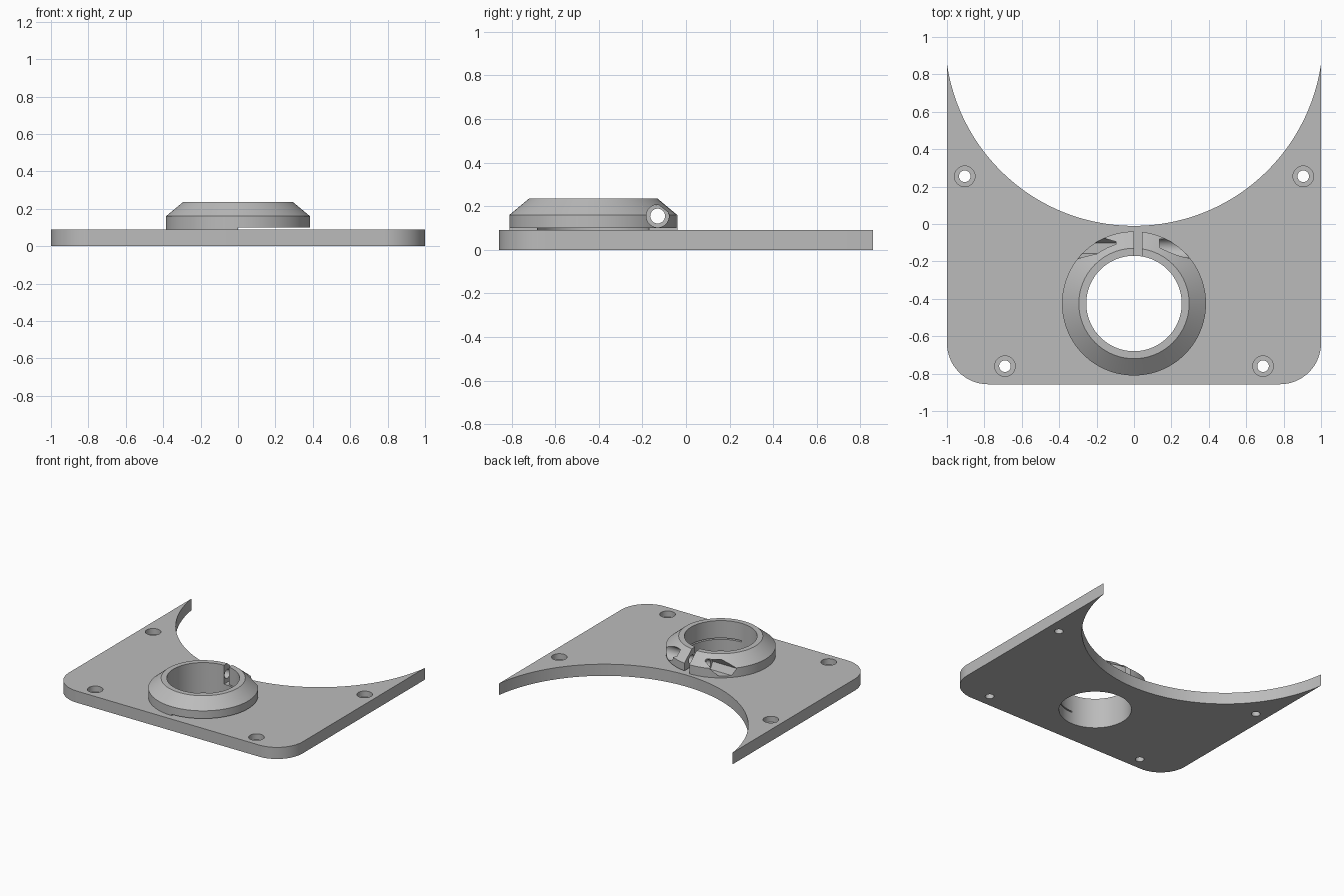
import bpy, bmesh
from math import sin, cos, pi, atan2, radians
from mathutils import Matrix, Vector

cube = bpy.data.objects.get("Cube")
if cube:
    bpy.data.objects.remove(cube, do_unlink=True)

grey = bpy.data.materials.new("plain grey")
grey.use_nodes = True
grey.diffuse_color = (0.5, 0.5, 0.5, 1)
grey.node_tree.nodes["Principled BSDF"].inputs["Base Color"].default_value = (0.5, 0.5, 0.5, 1)

PLATE_TOP = 0.09
BACK = 0.857
RING_Y = -0.425
BORE = 0.255


def finish(name, bm):
    bmesh.ops.recalc_face_normals(bm, faces=bm.faces)
    mesh = bpy.data.meshes.new(name)
    bm.to_mesh(mesh)
    bm.free()
    mesh.materials.append(grey)
    obj = bpy.data.objects.new(name, mesh)
    bpy.context.collection.objects.link(obj)
    return obj


def arc(cx, cy, r, start, end, steps):
    angles = [start + (end - start) * i / steps for i in range(steps + 1)]
    return [(cx + r * cos(a), cy + r * sin(a)) for a in angles]


def cylinder(name, r, start, end, sides=48, turn=0):
    """Cylinder between two points."""
    start, end = Vector(start), Vector(end)
    axis = end - start
    bm = bmesh.new()
    place = (Matrix.Translation((start + end) / 2)
             @ axis.to_track_quat('Z', 'Y').to_matrix().to_4x4() @ Matrix.Rotation(turn, 4, 'Z'))
    bmesh.ops.create_cone(bm, cap_ends=True, segments=sides, radius1=r, radius2=r,
                          depth=axis.length, matrix=place)
    return finish(name, bm)


def box(name, low, high):
    low, high = Vector(low), Vector(high)
    bm = bmesh.new()
    bmesh.ops.create_cube(bm, size=1, matrix=Matrix.Translation((low + high) / 2)
                          @ Matrix.Diagonal((*(high - low), 1)))
    return finish(name, bm)


def cut(obj, cutters):
    for c in cutters:
        c.hide_render = True
        mod = obj.modifiers.new("cut", 'BOOLEAN')
        mod.operation, mod.solver, mod.object = 'DIFFERENCE', 'EXACT', c
        bpy.context.view_layer.objects.active = obj
        bpy.ops.object.modifier_apply(modifier=mod.name)
        bpy.data.objects.remove(c, do_unlink=True)


# Base plate: rounded front corners and a large concave arc at the back
corner = 0.22
arc_y, arc_r = 1.0, 1.01
tip = atan2(BACK - arc_y, 1.0)
outline = arc(-1 + corner, -BACK + corner, corner, pi, 1.5 * pi, 16)
outline += arc(1 - corner, -BACK + corner, corner, -pi / 2, 0, 16)
outline += [(1, BACK)] + arc(0, arc_y, arc_r, tip, -pi - tip, 96)[1:-1] + [(-1, BACK)]
bm = bmesh.new()
face = bm.faces.new([bm.verts.new((x, y, 0)) for x, y in outline])
top = bmesh.ops.extrude_face_region(bm, geom=[face])["geom"]
bmesh.ops.translate(bm, vec=(0, 0, PLATE_TOP),
                    verts=[v for v in top if isinstance(v, bmesh.types.BMVert)])
plate = finish("base_plate", bm)

# Central bore and counterbored screw holes
cut(plate, [cylinder("bore", BORE, (0, RING_Y, -0.1), (0, RING_Y, 0.4), 96)])
for side in (-1, 1):
    for x, y in ((0.905, 0.255), (0.69, -0.76)):
        cut(plate, [cylinder("screw_hole", 0.031, (side * x, y, -0.1), (side * x, y, 0.2), 32),
                    cylinder("counterbore", 0.055, (side * x, y, 0.045), (side * x, y, 0.2), 32)])

# Clamp collar: revolved ring with a sloping shoulder
profile = [(BORE, PLATE_TOP), (0.385, PLATE_TOP), (0.385, 0.16), (0.295, 0.235), (BORE, 0.235)]
bm = bmesh.new()
sides = 96
rings = [[bm.verts.new((r * cos(2 * pi * i / sides), RING_Y + r * sin(2 * pi * i / sides), z))
          for r, z in profile] for i in range(sides)]
for i in range(sides):
    a, b = rings[i], rings[(i + 1) % sides]
    for j in range(len(profile)):
        k = (j + 1) % len(profile)
        bm.faces.new((a[j], b[j], b[k], a[k]))
collar = finish("clamp_collar", bm)

# Clamp slit, relief gap, bolt hole, bolt head recess and hexagonal nut pocket
by, bz = -0.13, 0.155
cut(collar, [
    box("slit", (0, -0.3, 0), (0.043, 0.1, 0.4)),
    box("relief_gap", (0, -1, 0.05), (0.5, 0.1, 0.1)),
    cylinder("bolt_hole", 0.034, (-0.6, by, bz), (0.6, by, bz), 32),
    cylinder("head_recess", 0.052, (0.135, by, bz), (0.6, by, bz), 40),
    cylinder("nut_pocket", 0.058, (-0.6, by, bz), (-0.097, by, bz), 6, pi / 2),
])

for obj in (plate, collar):
    bpy.ops.object.select_all(action='DESELECT')
    obj.select_set(True)
    bpy.context.view_layer.objects.active = obj
    bpy.ops.object.shade_smooth_by_angle(angle=radians(25))
